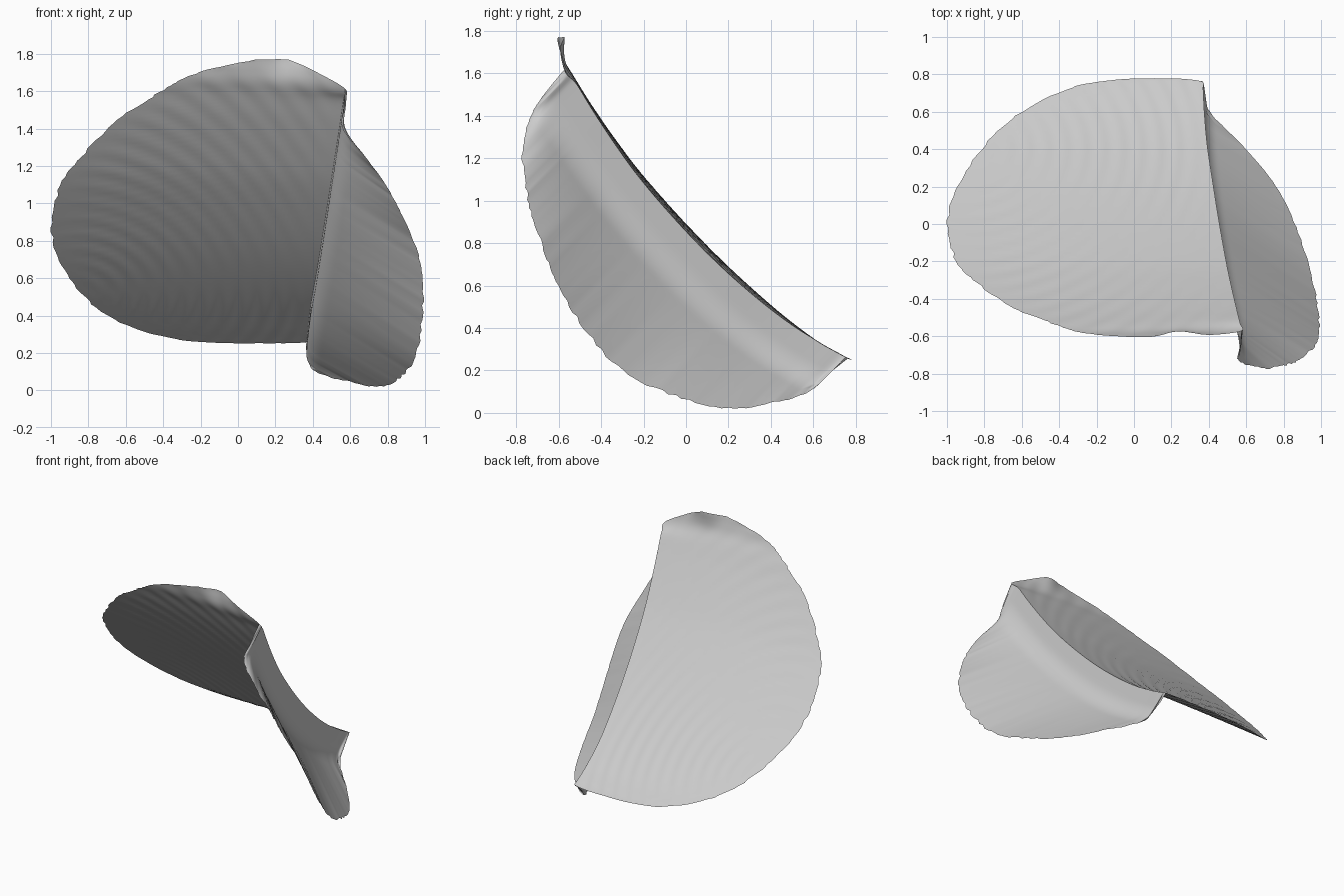
import bpy, math, random
from mathutils import Vector

if "Cube" in bpy.data.objects:
    bpy.data.objects.remove(bpy.data.objects["Cube"])

random.seed(4)
grey = bpy.data.materials.new("plain grey")
grey.diffuse_color = (0.6, 0.6, 0.6, 1)
grey.use_nodes = True
grey.node_tree.nodes["Principled BSDF"].inputs["Base Color"].default_value = grey.diffuse_color


def smooth_path(points, steps):
    """Catmull-Rom through tuples of any length."""
    out = []
    n = len(points)
    for i in range(n - 1):
        a, b, c, d = (points[max(0, min(n - 1, i + k))] for k in (-1, 0, 1, 2))
        for j in range(steps):
            t = j / steps
            out.append([0.5 * (2 * q + (r - p) * t + (2 * p - 5 * q + 4 * r - s) * t * t
                               + (3 * q - p - 3 * r + s) * t ** 3)
                        for p, q, r, s in zip(a, b, c, d)])
    out.append(list(points[-1]))
    return out


def sheet(name, rows):
    """Open sheet from equally long rows of points."""
    w = len(rows[0])
    faces = [(i * w + j, i * w + j + 1, (i + 1) * w + j + 1, (i + 1) * w + j)
             for i in range(len(rows) - 1) for j in range(w - 1)]
    mesh = bpy.data.meshes.new(name)
    mesh.from_pydata([p for r in rows for p in r], [], faces)
    mesh.materials.append(grey)
    mesh.polygons.foreach_set("use_smooth", [True] * len(faces))
    obj = bpy.data.objects.new(name, mesh)
    bpy.context.collection.objects.link(obj)
    return obj


def ragged():
    return random.uniform(-0.008, 0.008)


# Large panel: curved rows given as y, z, left x, right x
large = [(.778, .252, .0, .24), (.762, .258, -.18, .362), (.72, .28, -.36, .37), (.6, .35, -.6, .376),
         (.42, .487, -.8, .392), (.2, .683, -.945, .425), (0, .885, -.995, .457),
         (-.2, 1.11, -.95, .493), (-.33, 1.28, -.82, .52), (-.45, 1.455, -.64, .548),
         (-.53, 1.585, -.44, .567), (-.572, 1.655, -.32, .573), (-.595, 1.715, -.16, .42),
         (-.61, 1.77, .1, .27)]
COLS = 70
rows, ridge = [], []
for y, z, xl, xr in smooth_path(large, 8):
    row = []
    xl += ragged()
    for j in range(COLS + 1):
        s = j / COLS
        x = xl + (xr - xl) * s
        # faint circular ripples, and a slight droop toward both sides
        edge = min(1, 6 * s, 8 * (1 - s))
        dist = math.hypot(x + .9, (y - .4) * 1.3)
        rip = .0018 * edge * math.sin(dist * 2 * math.pi / .1)
        mid = max(0, 1 - (y / .6) ** 2)
        droop = mid * (.03 * s ** 3 + .015 * (1 - s) ** 3 - .01 * math.sin(math.pi * s))
        # dipped upper corner with a small dent beside it
        droop += .04 * s ** 4 * math.exp(-((z - 1.65) / .06) ** 2)
        dent = .04 * math.exp(-((x - .25) / .12) ** 2 - ((z - 1.8) / .1) ** 2)
        row.append(Vector((x, y + rip * .7 + dent, z + rip * .7 - droop)))
    rows.append(row)
    if z < 1.656:
        ridge.append(row[-1])
sheet("large_panel", rows)

# Small panel: free edge from the upper fold end to the lower fold end
free = [(.573, -.575, 1.615), (.565, -.67, 1.5), (.56, -.73, 1.4), (.68, -.77, 1.25), (.79, -.76, 1.1),
        (.87, -.73, .95), (.95, -.67, .77), (.985, -.6, .6), (.985, -.48, .4), (.955, -.3, .2),
        (.88, -.05, .08), (.76, .2, .022), (.58, .42, .05), (.42, .58, .1), (.37, .68, .19),
        (.365, .765, .258)]


def fold_point(w):
    """Point on the fold where z - y equals w."""
    for a, b in zip(ridge, ridge[1:]):
        wa, wb = a.z - a.y, b.z - b.y
        if wa <= w <= wb:
            return a.lerp(b, (w - wa) / (wb - wa))
    return ridge[0] if w < 0 else ridge[-1]


def bent_row(root, knee, end, cols, soft):
    """Root to knee to end, with the knee rounded by a moving average."""
    la, lb = (knee - root).length, (end - knee).length
    total = la + lb

    def at(a):
        if a <= la:
            return root.lerp(knee, a / max(la, 1e-6))
        return knee.lerp(end, (a - la) / max(lb, 1e-6))
    row = []
    for j in range(cols + 1):
        a = total * j / cols
        h = min(soft, a, total - a)
        row.append(sum((at(a + h * k / 8) for k in range(-8, 9)), Vector()) / 17)
    return row


# a narrow upright wall drops from the fold, then the sheet flares outward
down = Vector((-.05, -.707, -.707))
WALL = .19
rows = []
for p in smooth_path(free, 8):
    p = Vector(p)
    root = fold_point(p.z - p.y)
    if (p - root).length > .1:
        p += (p - root).normalized() * ragged()
    depth = max(0, (p - root).dot(down))
    if depth > WALL:
        knee = root + down * WALL
    else:
        knee = root.lerp(p, .5)
    blend = min(1, max(0, (depth - WALL) / .05))
    knee = root.lerp(p, .5 if depth < .01 else min(.8, WALL / depth)).lerp(knee, blend)
    rows.append(bent_row(root, knee, p, 44, .09))
sheet("small_panel", rows)
